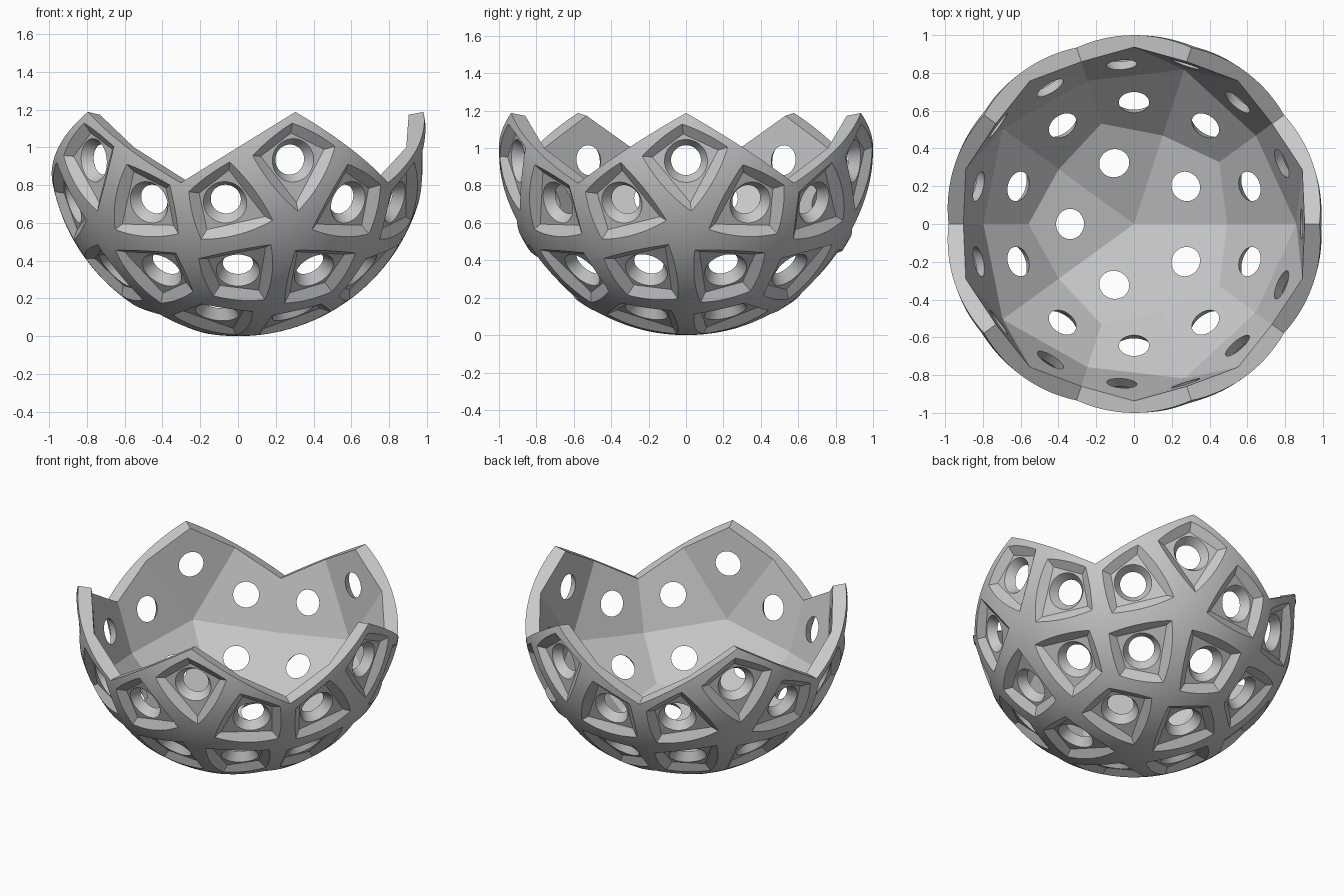
import bpy, bmesh, math
from mathutils import Vector, Matrix

cube = bpy.data.objects.get("Cube")
if cube:
    bpy.data.objects.remove(cube, do_unlink=True)

# Main sizes: outer sphere radius is 1
R2 = 0.937                              # inner shell radius at the edge midpoints
R3, R5 = R2 * 0.98192, R2 * 1.02589     # radii that keep every inner kite flat
FLOOR_H, FLOOR_R, SLOPE = 0.945, 0.125, 1.375
FUNNEL_R, HOLE_R = 0.115, 0.08
TWIST = math.radians(6)
STEPS = 12                              # samples on each kite side
CENTRE = Vector((0, 0, 1))

grey = bpy.data.materials.new("mid grey")
grey.use_nodes = True
colour = (0.58, 0.58, 0.58, 1)
grey.diffuse_color = colour
grey.node_tree.nodes["Principled BSDF"].inputs["Base Color"].default_value = colour


def icosahedron_points():
    """Lower half first: bottom pole and lower ring, then upper ring."""
    z = 1 / math.sqrt(5)
    def ring(start, height):
        return [Vector((2 * z * math.cos(start + i * math.tau / 5),
                        2 * z * math.sin(start + i * math.tau / 5), height))
                for i in range(5)]
    return [Vector((0, 0, -1))] + ring(0, -z) + ring(math.pi / 5, z)


def sorted_neighbours(c, points):
    near = [p for p in points if 0.4 < p.dot(c) < 0.5]
    u = (near[0] - c * c.dot(near[0])).normalized()
    v = c.cross(u)
    return sorted(near, key=lambda p: math.atan2(p.dot(v), p.dot(u)))


def opening_point(n, q):
    """Where the sloping recess wall meets the sphere."""
    s = FLOOR_R
    for _ in range(40):
        h = math.sqrt(1 - (q.length * s) ** 2)
        s = FLOOR_R + SLOPE * (h - FLOOR_H)
    return (n * h + q * s).normalized()


def add_cell(bm, c, a, b):
    """One kite cell: curved frame, sloped recess, funnel hole, flat inside."""
    mid_a, mid_b = (c + a).normalized(), (c + b).normalized()
    tip = (c + a + b).normalized()
    corners = [c * R5, mid_a * R2, tip * R3, mid_b * R2]
    n = (corners[2] - corners[0]).cross(corners[3] - corners[1]).normalized()
    if n.dot(c) < 0:
        n.negate()
    height = n.dot(corners[0])
    foot = n * height

    kite = [corners[i].lerp(corners[(i + 1) % 4], j / STEPS)
            for i in range(4) for j in range(STEPS)]
    flat = [p - foot for p in kite]
    inradius = min(q.length for q in flat)
    turn = Matrix.Rotation(TWIST, 3, n)
    unit = [turn @ (q / inradius) for q in flat]

    frame = [p.normalized() for p in kite]
    opening = [opening_point(n, q) for q in unit]
    rings = [frame]
    for t in (0.33, 0.67):
        rings.append([p.lerp(o, t).normalized() for p, o in zip(frame, opening)])
    rings.append(opening)
    rings.append([n * FLOOR_H + q * FLOOR_R for q in unit])
    rings.append([n * FLOOR_H + q.normalized() * FUNNEL_R for q in unit])
    rings.append([foot + q.normalized() * HOLE_R for q in unit])
    rings.append(kite)

    loops = [[bm.verts.new(p + CENTRE) for p in ring] for ring in rings]
    count = len(kite)
    for inner, outer in zip(loops, loops[1:]):
        for i in range(count):
            j = (i + 1) % count
            bm.faces.new((inner[i], inner[j], outer[j], outer[i]))

    # Close the rim on sides that lie along the open zigzag edge
    for side, mid in ((1, mid_a), (2, mid_b)):
        if abs(mid.z) < 0.01:
            for i in range(side * STEPS, (side + 1) * STEPS):
                j = (i + 1) % count
                bm.faces.new((loops[0][i], loops[0][j], loops[-1][j], loops[-1][i]))


# Bowl: the lower six groups of five cells
bm = bmesh.new()
points = icosahedron_points()
for c in points[:6]:
    around = sorted_neighbours(c, points)
    for i in range(5):
        add_cell(bm, c, around[i], around[(i + 1) % 5])
bmesh.ops.remove_doubles(bm, verts=bm.verts[:], dist=0.0003)
bmesh.ops.recalc_face_normals(bm, faces=bm.faces[:])

mesh = bpy.data.meshes.new("faceted_bowl")
bm.to_mesh(mesh)
bm.free()
mesh.materials.append(grey)
bowl = bpy.data.objects.new("faceted_bowl", mesh)
bpy.context.collection.objects.link(bowl)

# Smooth sphere and funnels, crisp recess and inner edges
bpy.ops.object.select_all(action='DESELECT')
bowl.select_set(True)
bpy.context.view_layer.objects.active = bowl
bpy.ops.object.shade_smooth_by_angle(angle=math.radians(18))
